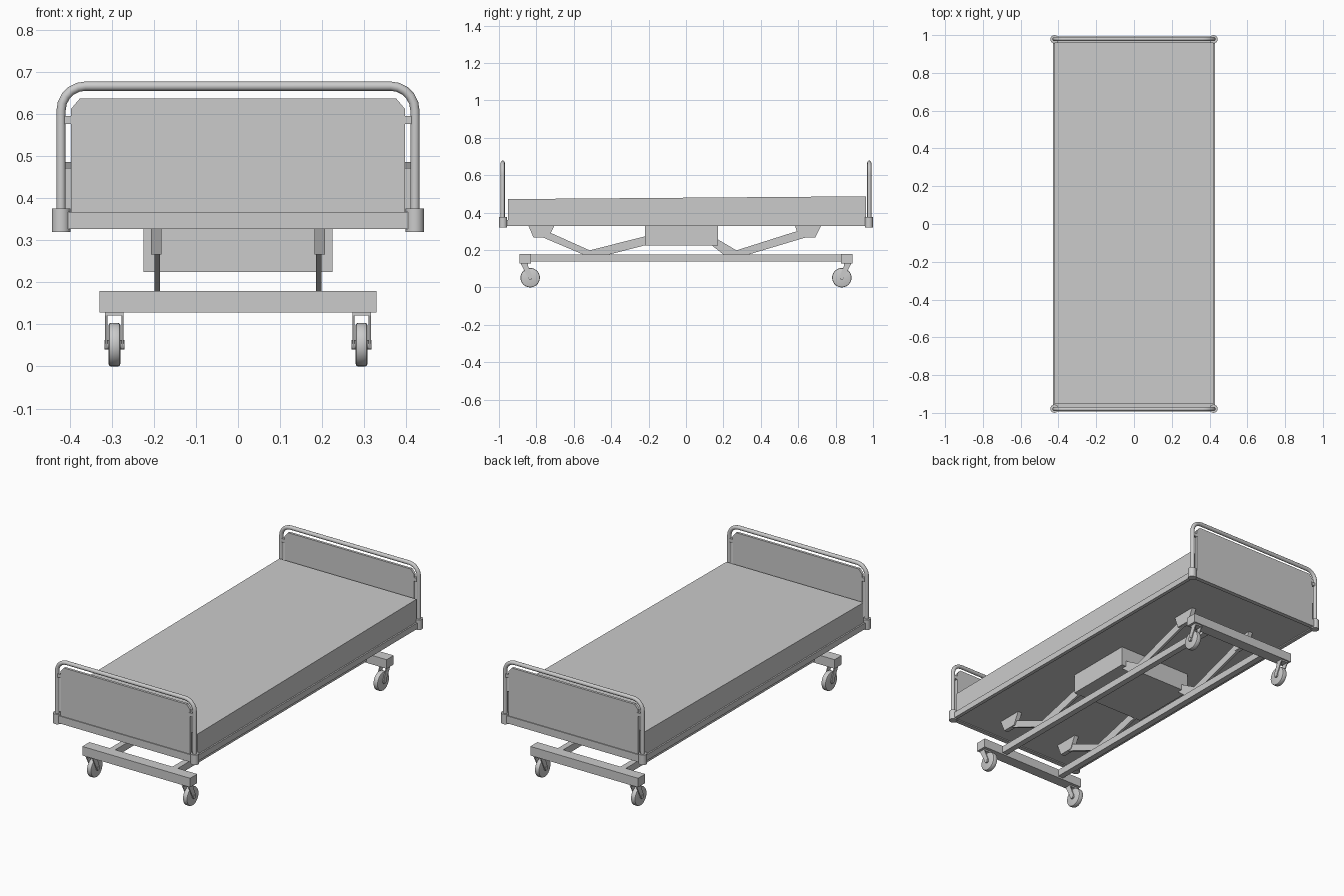
import bpy, bmesh, math
from mathutils import Matrix, Vector

cube = bpy.data.objects.get("Cube")
if cube:
    bpy.data.objects.remove(cube, do_unlink=True)

grey = bpy.data.materials.new("light grey")
grey.use_nodes = True
grey.diffuse_color = (0.6, 0.6, 0.6, 1)
grey.node_tree.nodes["Principled BSDF"].inputs["Base Color"].default_value = (0.6, 0.6, 0.6, 1)


def finish(name, bm, smooth=False):
    bmesh.ops.recalc_face_normals(bm, faces=bm.faces)
    mesh = bpy.data.meshes.new(name)
    bm.to_mesh(mesh)
    bm.free()
    mesh.materials.append(grey)
    obj = bpy.data.objects.new(name, mesh)
    bpy.context.collection.objects.link(obj)
    if smooth:
        bpy.ops.object.select_all(action='DESELECT')
        obj.select_set(True)
        bpy.context.view_layer.objects.active = obj
        bpy.ops.object.shade_smooth_by_angle(angle=math.radians(40))
    return obj


def extrude(name, points, offset):
    """Closed flat outline pushed along an offset vector."""
    bm = bmesh.new()
    face = bm.faces.new([bm.verts.new(p) for p in points])
    out = bmesh.ops.extrude_face_region(bm, geom=[face])
    verts = [v for v in out["geom"] if isinstance(v, bmesh.types.BMVert)]
    bmesh.ops.translate(bm, verts=verts, vec=offset)
    return finish(name, bm)


def side_plate(name, profile, x0, x1):
    return extrude(name, [(x0, y, z) for y, z in profile], Vector((x1 - x0, 0, 0)))


def box(name, x0, x1, y0, y1, z0, z1):
    return side_plate(name, [(y0, z0), (y1, z0), (y1, z1), (y0, z1)], x0, x1)


def cylinder(name, centre, radius, depth, axis, sides=24, bevel=0):
    bm = bmesh.new()
    turn = Matrix.Rotation(math.pi / 2, 4, 'Y') if axis == 'X' else Matrix()
    bmesh.ops.create_cone(bm, cap_ends=True, segments=sides, radius1=radius, radius2=radius,
                          depth=depth, matrix=Matrix.Translation(centre) @ turn)
    if bevel:
        rims = [e for e in bm.edges if any(len(f.verts) > 4 for f in e.link_faces)]
        bmesh.ops.bevel(bm, geom=rims, offset=bevel, segments=2, profile=0.5, affect='EDGES')
    return finish(name, bm, True)


def tube(name, path, radius, sides=12):
    """Round tube swept along a path lying in a plane of constant y."""
    bm = bmesh.new()
    rings = []
    for i, p in enumerate(path):
        a, b = path[max(i - 1, 0)], path[min(i + 1, len(path) - 1)]
        tangent = (b - a).normalized()
        side = Vector((0, 1, 0))
        normal = side.cross(tangent)
        angles = [math.tau * k / sides for k in range(sides)]
        rings.append([bm.verts.new(p + radius * (math.cos(t) * side + math.sin(t) * normal))
                      for t in angles])
    for r, s in zip(rings, rings[1:]):
        for k in range(sides):
            n = (k + 1) % sides
            bm.faces.new((r[k], r[n], s[n], s[k]))
    bm.faces.new(rings[0])
    bm.faces.new(rings[-1])
    return finish(name, bm, True)


# Mattress, slightly higher at the head, and the deck below it
side_plate("mattress", [(-0.953, 0.34), (0.962, 0.34), (0.962, 0.487), (-0.953, 0.472)], -0.42, 0.42)
box("deck", -0.415, 0.415, -0.972, 0.972, 0.333, 0.355)

# Foot and head boards
for end, d in (("foot", -1), ("head", 1)):
    y = 0.98 * d
    box(end + "_crossbar", -0.405, 0.405, y - 0.012, y + 0.012, 0.327, 0.368)
    outline = [(-0.397, 0.366), (0.397, 0.366), (0.397, 0.613), (0.376, 0.638),
               (-0.376, 0.638), (-0.397, 0.613)]
    extrude(end + "_panel", [(x, y - 0.007, z) for x, z in outline], Vector((0, 0.014, 0)))
    # bent tube rail: post, rounded corner, top, rounded corner, post
    post, top, bend = 0.421, 0.667, 0.058
    path = [Vector((post, y, 0.35))]
    for sx, steps in ((1, range(6)), (-1, range(5, -1, -1))):
        for k in steps:
            t = math.pi / 2 * k / 5
            path.append(Vector((sx * (post - bend + bend * math.cos(t)), y,
                                top - bend + bend * math.sin(t))))
    path.append(Vector((-post, y, 0.35)))
    tube(end + "_tube_rail", path, 0.011)
    for side, s in (("left", 1), ("right", -1)):
        x0, x1 = sorted((0.392 * s, 0.413 * s))
        box(f"{end}_{side}_panel_clip", x0, x1, y - 0.008, y + 0.008, 0.577, 0.596)
        cylinder(f"{end}_{side}_corner_socket", (0.421 * s, 0.978 * d, 0.348), 0.022, 0.055,
                 'Z', 16)

# Lift motor housing
box("motor_housing", -0.225, 0.225, -0.22, 0.17, 0.225, 0.336)

# Parts repeated on both sides
brackets = {"foot": [(-0.845, 0.336), (-0.70, 0.336), (-0.735, 0.266), (-0.815, 0.266)],
            "head": [(0.58, 0.336), (0.725, 0.336), (0.69, 0.266), (0.605, 0.266)]}
arms = {"foot": [(-0.765, 0.267), (-0.55, 0.176), (-0.41, 0.176), (-0.22, 0.225), (-0.15, 0.243),
                 (-0.15, 0.291), (-0.22, 0.273), (-0.515, 0.198), (-0.72, 0.29)],
        "head": [(0.10, 0.255), (0.20, 0.176), (0.335, 0.176), (0.64, 0.267), (0.64, 0.313),
                 (0.575, 0.295), (0.27, 0.198), (0.13, 0.28)]}
for side, s in (("left", 1), ("right", -1)):
    x0, x1 = sorted((0.408 * s, 0.428 * s))
    box(side + "_frame_rail", x0, x1, -0.975, 0.975, 0.327, 0.36)
    x0, x1 = sorted((0.175 * s, 0.208 * s))
    box(side + "_base_rail", x0, x1, -0.84, 0.84, 0.138, 0.176)
    for end in ("foot", "head"):
        side_plate(f"{end}_{side}_lift_bracket", brackets[end], 0.182 * s, 0.207 * s)
        side_plate(f"{end}_{side}_lift_arm", arms[end], 0.185 * s, 0.199 * s)

# Base crossbeams with casters
for end, d in (("foot", -1), ("head", 1)):
    y0, y1 = sorted((0.828 * d, 0.89 * d))
    box(end + "_base_crossbeam", -0.33, 0.33, y0, y1, 0.129, 0.179)
    axle = 0.833 * d
    for side, s in (("left", 1), ("right", -1)):
        cx = 0.294 * s
        label = f"{end}_{side}_caster"
        cylinder(label + "_wheel", (cx, axle, 0.052), 0.052, 0.028, 'X', 28, 0.006)
        cylinder(label + "_axle", (cx, axle, 0.052), 0.011, 0.048, 'X', 12)
        box(label + "_fork_top", cx - 0.022, cx + 0.022, min(0.845 * d, 0.882 * d),
            max(0.845 * d, 0.882 * d), 0.121, 0.13)
        cheek = [(0.882 * d, 0.124), (0.848 * d, 0.124), (0.82 * d, 0.056),
                 (0.826 * d, 0.042), (0.84 * d, 0.042)]
        for name, dx in (("inner", -0.0195 * s), ("outer", 0.0195 * s)):
            side_plate(f"{label}_{name}_cheek", cheek, cx + dx - 0.0025, cx + dx + 0.0025)
